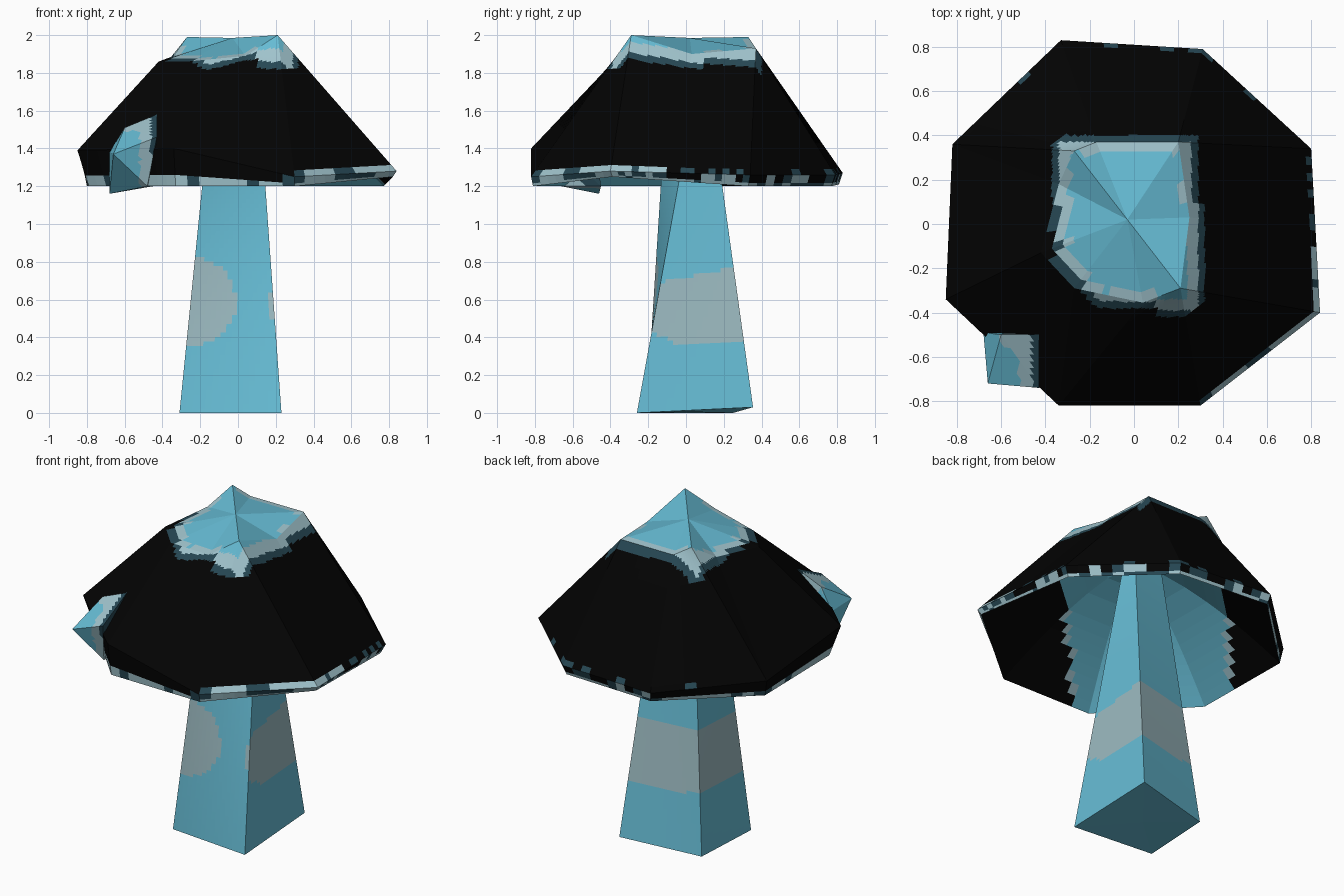
import bpy, bmesh, math, random
from mathutils import Vector

random.seed(4)
old = bpy.data.objects.get("Cube")
if old:
    bpy.data.objects.remove(old, do_unlink=True)


def material(name, rgb):
    m = bpy.data.materials.new(name)
    m.use_nodes = True
    m.diffuse_color = (*rgb, 1)
    bsdf = next(n for n in m.node_tree.nodes if n.type == 'BSDF_PRINCIPLED')
    bsdf.inputs["Base Color"].default_value = (*rgb, 1)
    bsdf.inputs["Roughness"].default_value = 0.9
    return m


MATS = [material("sky_blue", (0.135, 0.51, 0.67)),
        material("pale_blue", (0.36, 0.56, 0.62)),
        material("dark_teal", (0.02, 0.065, 0.09)),
        material("black", (0.001, 0.001, 0.001)),
        material("stem_grey", (0.33, 0.49, 0.53))]
BLUE, PALE, TEAL, BLACK, GREY = range(5)
SEG = 10  # steps along each rim edge


def finish(bm, name):
    bmesh.ops.remove_doubles(bm, verts=bm.verts, dist=1e-4)
    bmesh.ops.recalc_face_normals(bm, faces=bm.faces)
    mesh = bpy.data.meshes.new(name)
    bm.to_mesh(mesh)
    bm.free()
    for m in MATS:
        mesh.materials.append(m)
    ob = bpy.data.objects.new(name, mesh)
    bpy.context.collection.objects.link(ob)
    return ob


def outline(corners, steps):
    """Closed loop of points running straight between the corners."""
    pts = [Vector(c) for c in corners]
    return [p.lerp(pts[(i + 1) % len(pts)], k / steps)
            for i, p in enumerate(pts) for k in range(steps)]


def blend(loop_a, loop_b, t):
    return [a.lerp(b, t) for a, b in zip(loop_a, loop_b)]


def skin(bm, loops, rules):
    """Bridge matching loops; each band gets its colour from a rule."""
    rings = [[bm.verts.new(p) for p in loop] for loop in loops]
    n = len(rings[0])
    for a, b, rule in zip(rings, rings[1:], rules):
        for i in range(n):
            j = (i + 1) % n
            f = bm.faces.new((a[i], a[j], b[j], b[i]))
            f.material_index = rule(f.calc_center_median())
    return rings


def fan(bm, ring, centre, colour):
    c = bm.verts.new(centre)
    for i, v in enumerate(ring):
        bm.faces.new((v, ring[(i + 1) % len(ring)], c)).material_index = colour


# Cap: ridged crown flaring to an eight-sided rim with a thin lower lip.
# Rim corners that feed two crown corners are used twice.
front_right, back_right = (0.21, -0.29, 2.0), (0.20, 0.37, 1.93)
crown = outline([(-0.17, 0.37, 1.93), (-0.27, 0.33, 1.99), (-0.34, 0.18, 1.89),
                 (-0.42, -0.13, 1.86), (-0.27, -0.29, 1.86),
                 (0.04, -0.355, 1.89), front_right, front_right,
                 (0.25, 0.03, 1.90), back_right, back_right], SEG)


def rim_loop(corners):
    a, b, c, d, e, f, g, h = [Vector(p) for p in corners]
    return outline([a, b, b, c, d, d, e, f, f.lerp(g, 0.5), g, h], SEG)


rim = rim_loop([(-0.33, 0.83, 1.27), (-0.82, 0.36, 1.30),
                (-0.85, -0.34, 1.39), (-0.34, -0.82, 1.40),
                (0.30, -0.82, 1.25), (0.84, -0.40, 1.28),
                (0.80, 0.34, 1.26), (0.31, 0.79, 1.26)])
lip = rim_loop([(-0.32, 0.81, 1.21), (-0.80, 0.35, 1.20),
                (-0.79, -0.31, 1.20), (-0.33, -0.80, 1.20),
                (0.30, -0.81, 1.20), (0.82, -0.39, 1.25),
                (0.77, 0.33, 1.20), (0.30, 0.77, 1.20)])
peak = Vector((-0.03, 0.02, 1.985))


def crown_colour(c):
    """Worn patch: blue middle, pale border, teal fringe, black outside."""
    right = 0.21 if c.y > 0.1 else 0.24
    front = -0.34 if c.x > 0.1 else -0.3
    d = max(-0.29 - c.x, c.x - right, front - c.y, c.y - 0.32,
            0.7 * (-0.43 - c.x - c.y))
    return BLUE if d < 0 else PALE if d < 0.05 else TEAL if d < 0.08 else BLACK


def worn_edge(c):
    if c.x > 0.32 and c.y < -0.1:
        return random.choice((PALE, PALE, TEAL))
    return random.choice((BLACK, BLACK, TEAL)) if c.z < 1.31 else BLACK


def lip_top(c):
    if c.x > 0.32 and c.y < -0.1:
        return random.choice((PALE, TEAL))
    return BLACK if c.z > 1.25 else random.choice((BLACK, TEAL, PALE))


def lip_bottom(c):
    return random.choice((PALE, PALE, TEAL))


def underside(c):
    across = (c.y - c.x) / math.sqrt(2)
    outside = max(across - 0.53, -0.42 - across)
    return BLACK if outside > 0 else PALE if outside > -0.03 else BLUE


def under(scale):
    height = 0.52 * (1 - scale ** 1.5)
    return [Vector((p.x * scale, p.y * scale, p.z + height)) for p in lip]


bm = bmesh.new()
flat = [[peak.lerp(p, t / 8) for p in crown] for t in range(4, 8)]
flare = [blend(crown, rim, 0.015 * k) for k in range(17)]
loops = flat + flare + [blend(crown, rim, 0.955), rim, blend(rim, lip, 0.7), lip]
rules = [crown_colour] * (len(flat) + len(flare)) + [worn_edge, lip_top, lip_bottom]
scales = [0.94, 0.88, 0.82, 0.76, 0.7, 0.64, 0.58, 0.5, 0.35, 0.2]
loops += [under(s) for s in scales]
rules += [underside] * len(scales)
rings = skin(bm, loops, rules)
fan(bm, rings[0], peak, BLUE)
fan(bm, rings[-1], (0, 0, 1.7), BLUE)
finish(bm, "cap")

# Stem: tapered, slightly twisted four-sided post with a faded band
SIDE, ROWS, TOP = 16, 70, 1.65
foot = outline([(-0.31, -0.21, 0), (0.23, -0.26, 0),
                (0.22, 0.355, 0.03), (-0.285, 0.25, 0)], SIDE)
neck = outline([(-0.145, -0.105, TOP), (0.113, 0.04, TOP),
                (0.10, 0.13, TOP), (-0.125, 0.10, TOP)], SIDE)


def stem_colour(c):
    t = c.z / TOP
    left, right = -0.31 + 0.165 * t, 0.23 - 0.117 * t
    front = -0.235 + 0.2 * t
    if c.y < front + 0.06 and left + 0.006 < c.x < right - 0.006:
        patch = ((c.x + 0.24) / 0.23) ** 2 + ((c.z - 0.59) / 0.23) ** 2
        notch = c.x > right - 0.025 and 0.5 < c.z < 0.64
        return GREY if patch < 1 or notch else BLUE
    if c.x > 0.08:
        low = 0.37 + max(0, -0.06 - c.y) * 0.5
        return GREY if low < c.z < 0.72 + 0.2 * min(c.y, 0.3) else BLUE
    return GREY if 0.37 < c.z < 0.76 else BLUE


bm = bmesh.new()
rings = skin(bm, [blend(foot, neck, r / ROWS) for r in range(ROWS + 1)],
             [stem_colour] * ROWS)
fan(bm, rings[0], (-0.04, 0.03, 0.005), BLUE)
fan(bm, rings[-1], (-0.02, 0.04, TOP), BLUE)
finish(bm, "stem")

# Chip: loose wedge breaking out of the front corner of the rim
bm = bmesh.new()
for p in [(-0.68, -0.49, 1.38), (-0.60, -0.50, 1.51), (-0.43, -0.50, 1.58),
          (-0.43, -0.74, 1.46), (-0.66, -0.72, 1.37), (-0.68, -0.46, 1.16),
          (-0.48, -0.66, 1.20), (-0.45, -0.45, 1.20)]:
    bm.verts.new(p)
bmesh.ops.convex_hull(bm, input=bm.verts)
bmesh.ops.subdivide_edges(bm, edges=bm.edges, cuts=7, use_grid_fill=True)
for f in bm.faces:
    c = f.calc_center_median()
    if c.x > -0.46:
        f.material_index = TEAL
    elif c.x > -0.52 or c.z > 1.49:
        f.material_index = PALE
finish(bm, "rim_chip")
